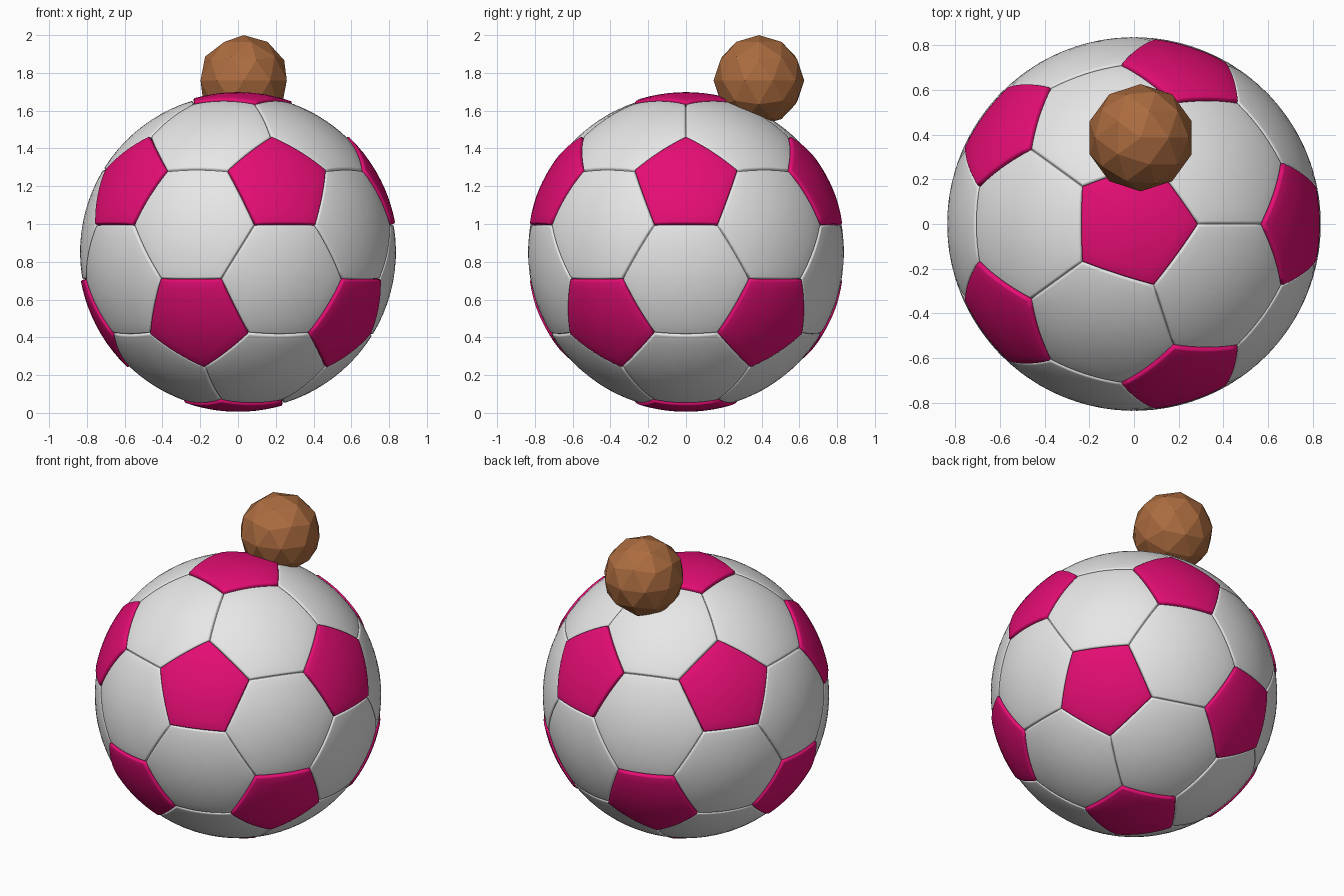
import bpy, bmesh, math
from mathutils import Vector

if "Cube" in bpy.data.objects:
    bpy.data.objects.remove(bpy.data.objects["Cube"])

CENTER = Vector((0, 0, 0.852))
SEG = 8  # segments along each panel edge


def material(name, rgb):
    m = bpy.data.materials.new(name)
    m.diffuse_color = (*rgb, 1)
    m.use_nodes = True
    m.node_tree.nodes["Principled BSDF"].inputs["Base Color"].default_value = m.diffuse_color
    return m


white = material("white", (0.80, 0.80, 0.80))
pink = material("pink", (0.78, 0.004, 0.175))
brown = material("brown", (0.41, 0.15, 0.05))


def finish(name, bm, loc, mat):
    me = bpy.data.meshes.new(name)
    bm.normal_update()
    bm.to_mesh(me)
    bm.free()
    ob = bpy.data.objects.new(name, me)
    ob.location = loc
    me.materials.append(mat)
    bpy.context.collection.objects.link(ob)
    return ob


def add_panel(bm, corners, profile):
    """Domed panel: concentric rings projected on a sphere (t = ring scale, r = radius)."""
    mid = sum(corners, Vector()) / len(corners)
    outline = []
    for a, b in zip(corners, corners[1:] + corners[:1]):
        outline += [a.lerp(b, i / SEG) for i in range(SEG)]
    n = len(outline)
    hub = bm.verts.new(mid.normalized() * profile[0][1])
    prev = None
    for t, r in profile:
        ring = [bm.verts.new(mid.lerp(p, t).normalized() * r) for p in outline]
        for i in range(n):
            j = (i + 1) % n
            if prev is None:
                bm.faces.new((hub, ring[i], ring[j]))
            else:
                bm.faces.new((prev[i], ring[i], ring[j], prev[j]))
        prev = ring


def dome(r, steps):
    inner = [(k / 5 * 0.95, r) for k in range(1, 6)]
    return inner + [(t, r - d) for t, d in steps]


# Icosahedron guide: its faces give the hexagons, its corners the pentagons
guide = bmesh.new()
bmesh.ops.create_icosphere(guide, subdivisions=1, radius=1)

hexes, pents = bmesh.new(), bmesh.new()
hex_profile = dome(0.836, [(0.965, 0.0005), (0.98, 0.003), (0.992, 0.008), (1, 0.015)])
pent_profile = dome(0.846, [(0.965, 0.001), (0.98, 0.004), (0.993, 0.010), (1, 0.025)])

for f in guide.faces:
    vs = [v.co for v in f.verts]
    pts = []
    for a, b in zip(vs, vs[1:] + vs[:1]):
        pts += [a.lerp(b, 1 / 3), a.lerp(b, 2 / 3)]
    add_panel(hexes, pts, hex_profile)

for v in guide.verts:
    axis = v.co.normalized()
    u = axis.orthogonal().normalized()
    w = axis.cross(u)
    pts = [v.co.lerp(e.other_vert(v).co, 1 / 3) for e in v.link_edges]
    pts.sort(key=lambda p: math.atan2(p.dot(w), p.dot(u)))
    add_panel(pents, pts, pent_profile)
guide.free()

# Ball panels
for name, bm, mat in (("white_panels", hexes, white), ("pink_panels", pents, pink)):
    bmesh.ops.remove_doubles(bm, verts=bm.verts, dist=1e-5)
    bmesh.ops.recalc_face_normals(bm, faces=bm.faces)
    for f in bm.faces:
        f.smooth = True
    finish(name, bm, CENTER, mat)

# Faceted small ball resting on top
nub = bmesh.new()
bmesh.ops.create_icosphere(nub, subdivisions=2, radius=0.24)
finish("small_brown_ball", nub, (0.03, 0.386, 1.76), brown)
